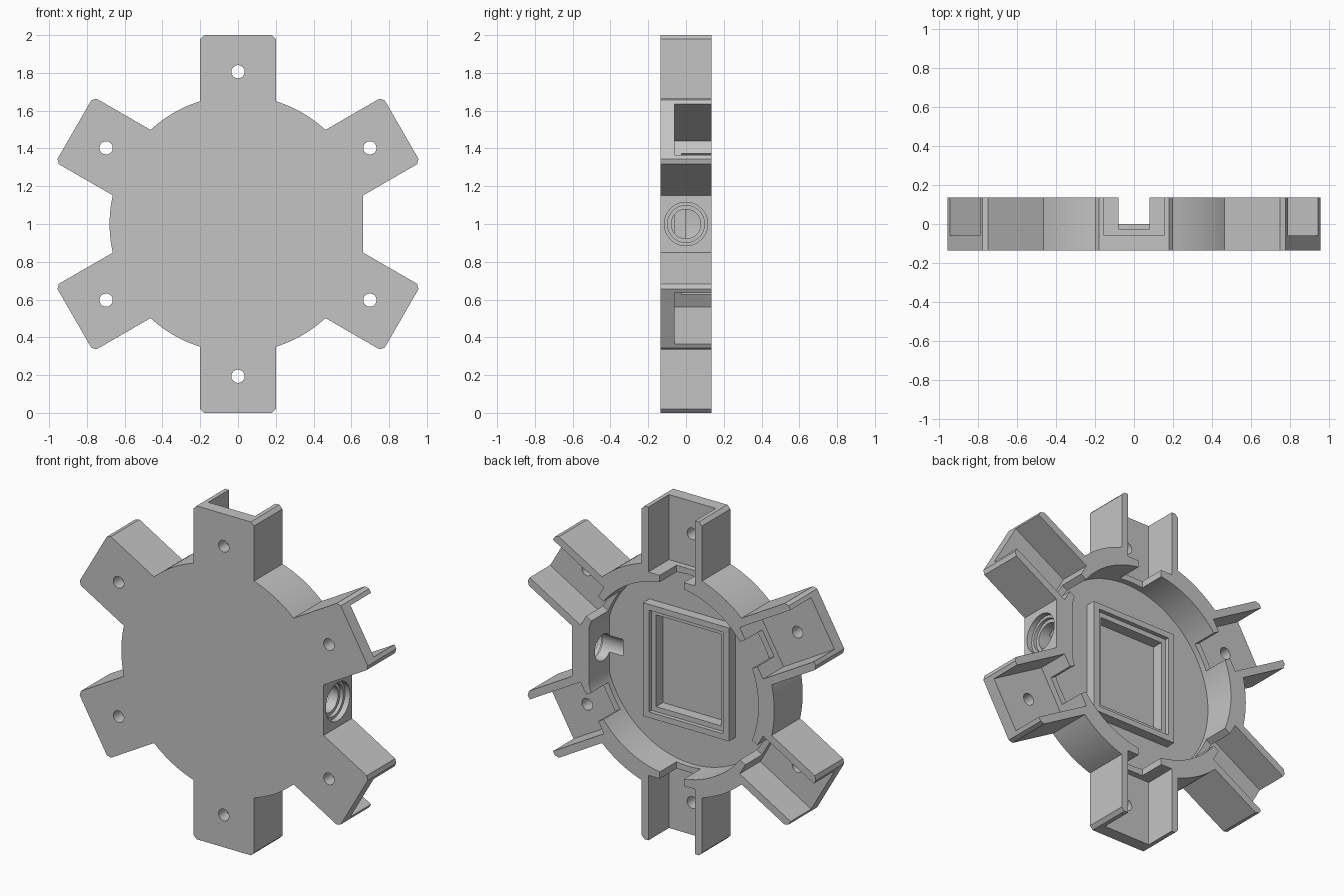
import bpy, bmesh, math
from mathutils import Matrix, Vector

cube = bpy.data.objects.get("Cube")
if cube:
    bpy.data.objects.remove(cube, do_unlink=True)

# Main dimensions
FRONT, BACK, FLOOR = -0.135, 0.135, -0.06
OVER = BACK + 0.1
R_OUT, R_IN = 0.68, 0.575
ARM_HALF, CHAMFER = 0.2, 0.02
ANGLES = [math.radians(30 + 60 * k) for k in range(6)]

grey = bpy.data.materials.new("light grey")
grey.use_nodes = True
colour = (0.55, 0.55, 0.55, 1)
grey.diffuse_color = colour
grey.node_tree.nodes["Principled BSDF"].inputs["Base Color"].default_value = colour


def add_object(name, bm):
    bmesh.ops.recalc_face_normals(bm, faces=bm.faces)
    mesh = bpy.data.meshes.new(name)
    bm.to_mesh(mesh)
    bm.free()
    mesh.materials.append(grey)
    obj = bpy.data.objects.new(name, mesh)
    bpy.context.collection.objects.link(obj)
    return obj


def prism(name, points, y0, y1):
    """Extrude an outline in the upright plane (centred on the hub) along y."""
    bm = bmesh.new()
    face = bm.faces.new([bm.verts.new((x, y0, z + 1)) for x, z in points])
    ext = bmesh.ops.extrude_face_region(bm, geom=[face])
    verts = [v for v in ext["geom"] if isinstance(v, bmesh.types.BMVert)]
    bmesh.ops.translate(bm, verts=verts, vec=(0, y1 - y0, 0))
    return add_object(name, bm)


def turn(r, w, a):
    return (r * math.cos(a) - w * math.sin(a), r * math.sin(a) + w * math.cos(a))


def rect(r0, r1, half, a=0):
    return [turn(r, w, a) for r, w in ((r0, -half), (r1, -half), (r1, half), (r0, half))]


def circle(r, n, centre=(0, 0)):
    return [(centre[0] + r * math.cos(2 * math.pi * i / n),
             centre[1] + r * math.sin(2 * math.pi * i / n)) for i in range(n)]


def bore(x0, x1, r):
    """Round cutter along x through the side port."""
    bm = bmesh.new()
    place = Matrix.Translation(Vector(((x0 + x1) / 2, 0, 1))) @ Matrix.Rotation(math.pi / 2, 4, 'Y')
    bmesh.ops.create_cone(bm, cap_ends=True, segments=40, radius1=r, radius2=r,
                          depth=x1 - x0, matrix=place)
    return add_object("port_cutter", bm)


def cut(target, cutter):
    cutter.hide_render = True
    mod = target.modifiers.new("cut", 'BOOLEAN')
    mod.operation, mod.solver, mod.object = 'DIFFERENCE', 'EXACT', cutter
    bpy.context.view_layer.objects.active = target
    bpy.ops.object.modifier_apply(modifier=mod.name)
    bpy.data.objects.remove(cutter, do_unlink=True)


# Hub outline with six arms; the side between the last and first arm stays flat
outline = []
root = math.sqrt(R_OUT ** 2 - ARM_HALF ** 2)
spread = math.asin(ARM_HALF / R_OUT)
tip = ARM_HALF - CHAMFER
for k, a in enumerate(ANGLES):
    for r, w in ((root, -ARM_HALF), (1 - CHAMFER, -ARM_HALF), (1, -tip),
                 (1, tip), (1 - CHAMFER, ARM_HALF), (root, ARM_HALF)):
        outline.append(turn(r, w, a))
    if k < 5:
        gap = math.pi / 3 - 2 * spread
        outline += [turn(R_OUT, 0, a + spread + gap * i / 12) for i in range(1, 12)]
body = prism("hub_with_arms", outline, FRONT, BACK)

# Round cavity with a flat inner side behind the port
side = 0.55
start = math.acos(side / R_IN)
sweep = 2 * (math.pi - start)
cavity = [turn(R_IN, 0, start + sweep * i / 80) for i in range(81)]
cut(body, prism("cavity_cutter", cavity, FLOOR, OVER))

# Arm channels, cable notches and screw holes
for a in ANGLES:
    cut(body, prism("channel_cutter", rect(0.61, 1.1, 0.155, a), FLOOR, OVER))
    cut(body, prism("notch_cutter", rect(0.5, 0.65, 0.08, a), -0.025, OVER))
    cut(body, prism("hole_cutter", circle(0.035, 24, turn(0.806, 0, a)), FRONT - 0.1, 0))

# Side port: stepped counterbore and through hole
cut(body, bore(0.63, 0.8, 0.115))
cut(body, bore(0.61, 0.7, 0.098))
cut(body, bore(0.46, 0.7, 0.078))

# Pocket sunk into the cavity floor
pocket = [(-0.215, -0.275), (0.215, -0.275), (0.215, 0.275), (-0.215, 0.275)]
cut(body, prism("pocket_cutter", pocket, -0.09, 0))

# Raised frame with a stepped ledge around the pocket
frame = prism("centre_frame", rect(-0.285, 0.285, 0.34), FLOOR - 0.002, 0)
cut(frame, prism("frame_cutter", pocket, FRONT, OVER))
cut(frame, prism("ledge_cutter", rect(-0.245, 0.245, 0.305), -0.025, OVER))

for obj in (body, frame):
    bpy.ops.object.select_all(action='DESELECT')
    obj.select_set(True)
    bpy.context.view_layer.objects.active = obj
    bpy.ops.object.shade_smooth_by_angle(angle=math.radians(25))
